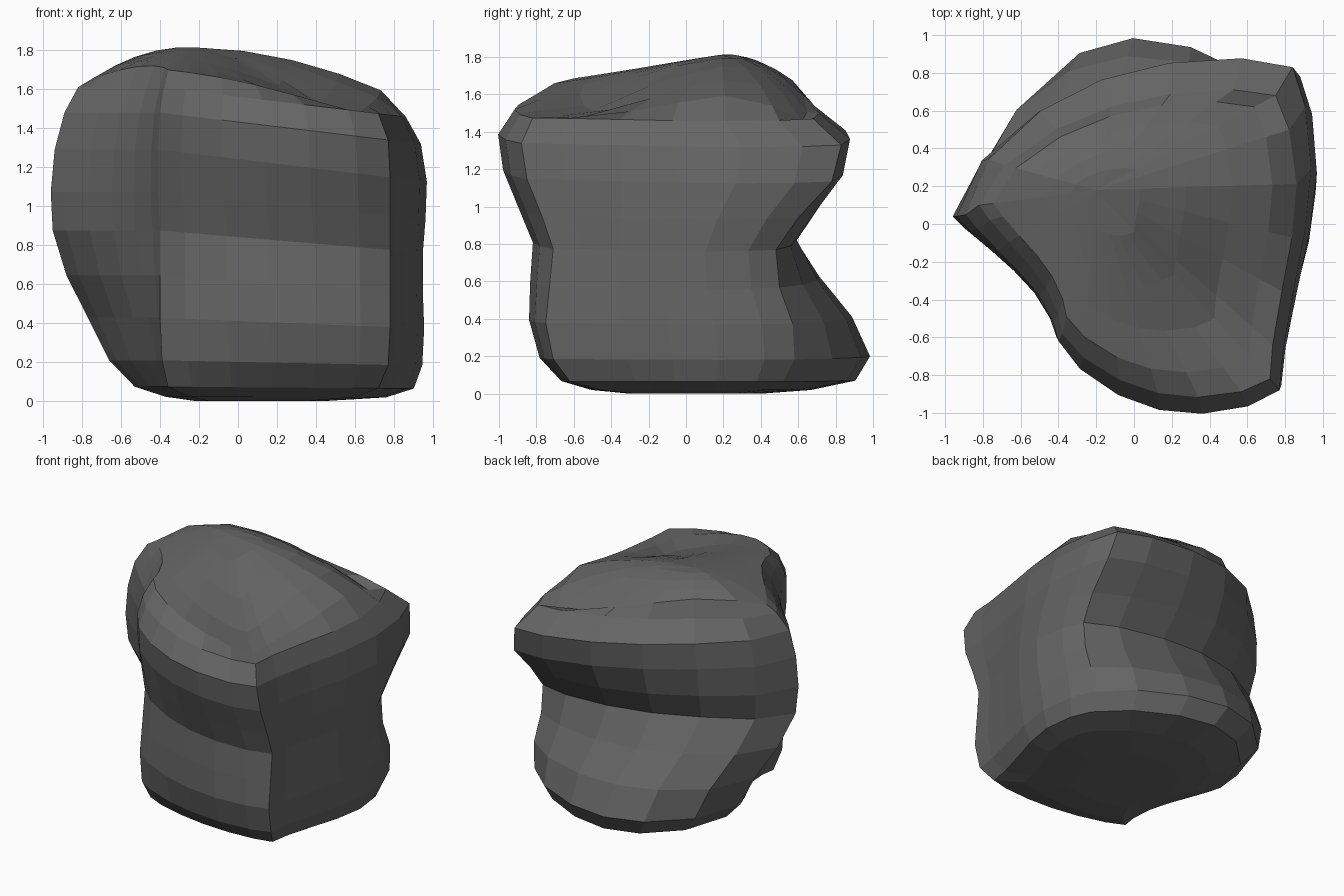
import bpy, bmesh, math
from mathutils import Vector

default_cube = bpy.data.objects.get("Cube")
if default_cube:
    bpy.data.objects.remove(default_cube, do_unlink=True)

# Flat stone colour
stone = bpy.data.materials.new("dark_grey_stone")
stone.use_nodes = True
colour = (0.13, 0.13, 0.13, 1)
stone.diffuse_color = colour
shader = stone.node_tree.nodes["Principled BSDF"]
shader.inputs["Base Color"].default_value = colour
shader.inputs["Roughness"].default_value = 0.9

# Cross-sections: height, the four corners (front right, back right,
# far left, front left), then how far the front and back walls swell
sections = [
    (.02, (.60, -.45), (.66, .42), (-.37, .22), (-.25, -.42), .07, .36),
    (.07, (.72, -.62), (.81, .52), (-.53, .28), (-.36, -.52), .09, .52),
    (.20, (.77, -.71), (.85, .58), (-.66, .30), (-.39, -.58), .13, .56),
    (.41, (.78, -.75), (.86, .57), (-.77, .29), (-.40, -.59), .16, .47),
    (.62, (.78, -.73), (.85, .50), (-.88, .17), (-.40, -.56), .18, .39),
    (.84, (.78, -.71), (.85, .48), (-.95, .06), (-.40, -.53), .19, .31),
    (1.03, (.78, -.77), (.87, .60), (-.96, .04), (-.41, -.56), .22, .38),
    (1.24, (.78, -.85), (.88, .78), (-.94, .04), (-.41, -.60), .24, .37),
    (1.43, (.77, -.88), (.84, .83), (-.89, .05), (-.40, -.62), .24, .36),
    (1.56, (.72, -.82), (.75, .68), (-.82, .10), (-.38, -.58), .20, .25),
]
side_steps = (0, .12, .31, .5, .69, .88)


def full_swell(t):
    return math.sin(math.pi * t) ** .7


def leaning_swell(t):
    return math.sin(math.pi * t ** 1.2) ** .6


def late_swell(t):
    return 6.75 * t * t * (1 - t)


def wall(start, end, swell, shape):
    """Points along one wall, pushed outwards by the swell."""
    start, end = Vector(start), Vector(end)
    along = end - start
    outward = Vector((along.y, -along.x)).normalized()
    return [start + along * t + outward * swell * shape(t) for t in side_steps]


def outline(section):
    """Closed outline of one section, its layers sinking towards the right."""
    height, front_right, back_right, far_left, front_left, front, back = section
    points = wall(front_right, back_right, .12, late_swell)
    points += wall(back_right, far_left, back, leaning_swell)
    points += wall(far_left, front_left, -.06, late_swell)
    points += wall(front_left, front_right, front, full_swell)
    tilt = .12 * min(1, height / 1.2)
    return [Vector((p.x, p.y, height - tilt * max(p.x, -.4))) for p in points]


def crown_height(x, y):
    """A cross ridge, falling gently to the front and steeply to the back."""
    side = x + .25
    ridge = 1.815 - (.23 if side > 0 else .6) * side * side
    depth = y - .2
    fall = depth * depth if depth > 0 else -.16 * depth
    hollow = .1 * math.exp(-((x - .35) ** 2 + (y + .4) ** 2) / .1)
    return ridge - fall - hollow


# Walls, with a shallow underside below and the crown closing in on its peak
rings = [outline(section) for section in sections]
rim = rings[-1]
peak = Vector((-.2, .18, crown_height(-.2, .18)))
for size in (.88, .68, .45, .22):
    flat = [peak.lerp(p, size) for p in rim]
    rings.append([Vector((p.x, p.y, crown_height(p.x, p.y))) for p in flat])
rings.insert(0, [Vector((p.x * .6, p.y * .6, 0)) for p in rings[0]])

bm = bmesh.new()
loops = [[bm.verts.new(p) for p in ring] for ring in rings]
count = len(rim)
for lower, upper in zip(loops, loops[1:]):
    for i in range(count):
        j = (i + 1) % count
        bm.faces.new((lower[i], lower[j], upper[j], upper[i]))
bm.faces.new(list(reversed(loops[0])))
top = bm.verts.new(peak)
for i in range(count):
    bm.faces.new((loops[-1][i], loops[-1][(i + 1) % count], top))

bmesh.ops.recalc_face_normals(bm, faces=bm.faces)
mesh = bpy.data.meshes.new("boulder")
bm.to_mesh(mesh)
bm.free()
mesh.materials.append(stone)
boulder = bpy.data.objects.new("boulder", mesh)
bpy.context.collection.objects.link(boulder)
